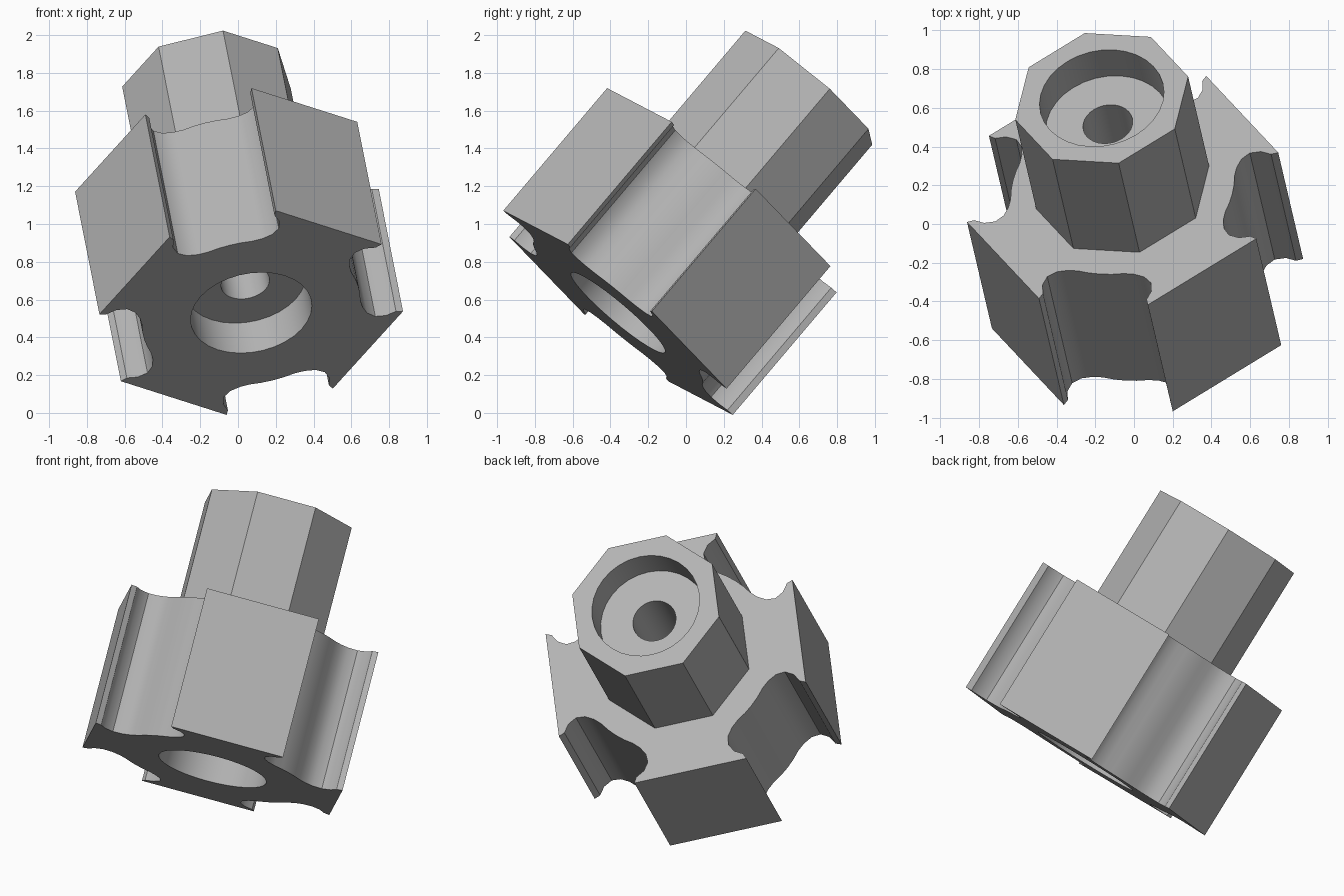
import bpy, bmesh, math
from mathutils import Matrix, Vector

cube = bpy.data.objects.get("Cube")
if cube:
    bpy.data.objects.remove(cube, do_unlink=True)

metal = bpy.data.materials.new("plain_grey")
metal.use_nodes = True
grey = (0.45, 0.45, 0.45, 1)
metal.diffuse_color = grey
metal.node_tree.nodes["Principled BSDF"].inputs["Base Color"].default_value = grey

# Tilted frame: local z runs along the shaft, local x points at one pad
axis = Vector((-0.15, 0.64, 0.755)).normalized()
pad_dir = Vector((0.547, -0.583, 0.6))
pad_dir = (pad_dir - axis * pad_dir.dot(axis)).normalized()
side = axis.cross(pad_dir)
frame = Matrix.Translation((0.07, -0.36, 0.53)) @ Matrix((pad_dir, side, axis)).transposed().to_4x4()

HUB_TOP, SHAFT_TOP = 0.86, 1.58


def circle(radius, count, offset=0.0):
    return [(radius * math.cos(offset + math.tau * i / count),
             radius * math.sin(offset + math.tau * i / count)) for i in range(count)]


def loft(name, sections):
    """Solid through a stack of (outline, height) sections."""
    bm = bmesh.new()
    rings = [[bm.verts.new((x, y, z)) for x, y in outline] for outline, z in sections]
    n = len(rings[0])
    for low, high in zip(rings, rings[1:]):
        for i in range(n):
            j = (i + 1) % n
            bm.faces.new((low[i], low[j], high[j], high[i]))
    bm.faces.new(rings[0][::-1])
    bm.faces.new(rings[-1])
    mesh = bpy.data.meshes.new(name)
    bm.to_mesh(mesh)
    bm.free()
    mesh.materials.append(metal)
    obj = bpy.data.objects.new(name, mesh)
    bpy.context.collection.objects.link(obj)
    obj.matrix_world = frame
    return obj


# Hub cross-section: round core with four flared pads on filleted necks
half = [(0.75, 0.34), (0.715, 0.325), (0.685, 0.275), (0.635, 0.245), (0.58, 0.25), (0.53, 0.28)]
half += [(0.585 * math.cos(math.radians(a)), 0.585 * math.sin(math.radians(a))) for a in (33, 39)]
middle = [(0.585 * math.sqrt(0.5), 0.585 * math.sqrt(0.5))]
quarter = half + middle + [(y, x) for x, y in reversed(half)]
hub_outline = []
for k in range(4):
    turn = Matrix.Rotation(k * math.pi / 2, 2)
    hub_outline += [tuple(turn @ Vector(p)) for p in quarter]

hub = loft("padded_hub", [(hub_outline, 0), (hub_outline, HUB_TOP)])

# Eight-sided shaft with flats in line with the pads
octagon = circle(0.46, 8, math.pi / 8)
shaft = loft("octagonal_shaft", [(octagon, HUB_TOP - 0.01), (octagon, SHAFT_TOP)])

# Stepped bore: wide recess at each end, narrow hole through the middle
wide, narrow = circle(0.325, 32), circle(0.13, 32)
bore = loft("bore_cutter", [(wide, -0.1), (wide, 0.21), (narrow, 0.21),
                            (narrow, SHAFT_TOP - 0.21), (wide, SHAFT_TOP - 0.21),
                            (wide, SHAFT_TOP + 0.1)])
bore.hide_render = True

for part in (hub, shaft):
    cut = part.modifiers.new("bore", 'BOOLEAN')
    cut.operation = 'DIFFERENCE'
    cut.solver = 'EXACT'
    cut.object = bore
    bpy.ops.object.select_all(action='DESELECT')
    part.select_set(True)
    bpy.context.view_layer.objects.active = part
    bpy.ops.object.modifier_apply(modifier=cut.name)
    bpy.ops.object.shade_smooth_by_angle(angle=math.radians(35))

bpy.data.objects.remove(bore, do_unlink=True)
